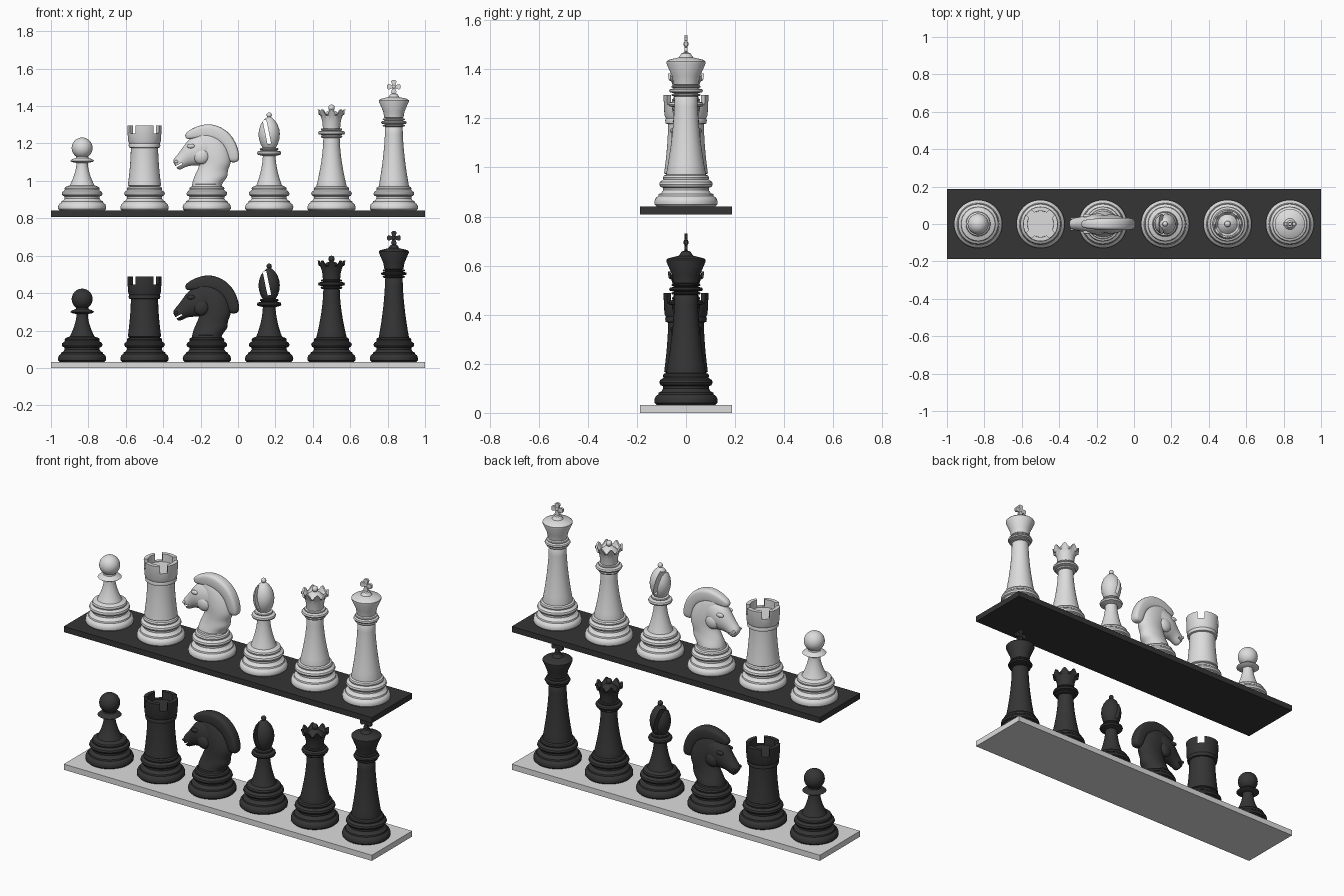
import bpy, bmesh, math
from mathutils import Matrix, Vector

cube = bpy.data.objects.get("Cube")
if cube:
    bpy.data.objects.remove(cube, do_unlink=True)


def material(name, value):
    m = bpy.data.materials.new(name)
    m.use_nodes = True
    col = (value, value, value, 1)
    m.diffuse_color = col
    m.node_tree.nodes["Principled BSDF"].inputs["Base Color"].default_value = col
    return m


IVORY = material("ivory white", 0.72)
EBONY = material("ebony black", 0.035)
THICK = 0.033


def finish(bm, name, origin, mat, smooth=True, angle=35):
    bmesh.ops.recalc_face_normals(bm, faces=bm.faces)
    mesh = bpy.data.meshes.new(name)
    bm.to_mesh(mesh)
    bm.free()
    ob = bpy.data.objects.new(name, mesh)
    ob.location = origin
    bpy.context.collection.objects.link(ob)
    mesh.materials.append(mat)
    if smooth:
        bpy.ops.object.select_all(action='DESELECT')
        ob.select_set(True)
        bpy.context.view_layer.objects.active = ob
        bpy.ops.object.shade_smooth_by_angle(angle=math.radians(angle))
    return ob


def skin(bm, rings):
    for a, b in zip(rings, rings[1:]):
        for i in range(len(a)):
            j = (i + 1) % len(a)
            bm.faces.new((a[i], a[j], b[j], b[i]))
    bm.faces.new(rings[0])
    bm.faces.new(rings[-1])


def lathe(name, profile, origin, mat, seg=48, wave=None):
    """Turned part; wave(r, z, angle) may reshape each ring."""
    bm = bmesh.new()
    rings = []
    for k, (r, z) in enumerate(profile):
        ring = []
        for i in range(seg):
            a = math.tau * i / seg
            h = wave(k, a) if wave else 0
            ring.append(bm.verts.new((r * math.cos(a), r * math.sin(a), z + h)))
        rings.append(ring)
    skin(bm, rings)
    return finish(bm, name, origin, mat)


def loft(name, sections, origin, mat, power=1.0, seg=16):
    """Skin through sections given as two edge points in xz and a half width."""
    bm = bmesh.new()
    rings = []
    for x1, z1, x2, z2, w in sections:
        p, q = Vector((x1, 0, z1)), Vector((x2, 0, z2))
        ring = []
        for i in range(seg):
            a = math.tau * i / seg
            c, s = (math.copysign(abs(t) ** power, t) for t in (math.cos(a), math.sin(a)))
            ring.append(bm.verts.new((p + q) / 2 + (p - q) / 2 * c + Vector((0, w * s, 0))))
        rings.append(ring)
    skin(bm, rings)
    ob = finish(bm, name, origin, mat, angle=80)
    sub = ob.modifiers.new("round", 'SUBSURF')
    sub.levels = sub.render_levels = 2
    return ob


def ball(name, r, centre, origin, mat, scale=(1, 1, 1)):
    bm = bmesh.new()
    bmesh.ops.create_uvsphere(bm, u_segments=32, v_segments=16, radius=r)
    bmesh.ops.scale(bm, vec=scale, verts=bm.verts)
    bmesh.ops.translate(bm, vec=centre, verts=bm.verts)
    return finish(bm, name, origin, mat)


def box(name, size, centre, origin, mat, turn=None):
    bm = bmesh.new()
    bmesh.ops.create_cube(bm, size=1)
    bmesh.ops.scale(bm, vec=size, verts=bm.verts)
    if turn:
        bmesh.ops.rotate(bm, matrix=Matrix.Rotation(turn[0], 3, turn[1]), verts=bm.verts)
    bmesh.ops.translate(bm, vec=centre, verts=bm.verts)
    return finish(bm, name, origin, mat, smooth=False)


def cut(ob, cutter):
    mod = ob.modifiers.new("cut", 'BOOLEAN')
    mod.operation, mod.solver, mod.object = 'DIFFERENCE', 'EXACT', cutter
    cutter.hide_render = True
    cutter.hide_set(True)


# Moulded foot shared by every piece
FOOT = [(.12, 0), (.128, .008), (.129, .02), (.124, .034), (.113, .042), (.111, .05),
        (.1, .055), (.093, .066), (.094, .076), (.104, .08), (.109, .09), (.106, .1),
        (.097, .106), (.092, .11), (.094, .118), (.09, .126), (.08, .13)]


def collar(r, z, h):
    return [(r * .75, z), (r * .95, z + h * .15), (r, z + h * .5), (r * .95, z + h * .85), (r * .75, z + h)]


def stem(r0, z0, r1, z1, n=8):
    """Concave shaft that flares towards the foot."""
    pts = []
    for i in range(n + 1):
        t = i / n
        pts.append((r1 + (r0 - r1) * (1 - t) ** 1.7, z0 + (z1 - z0) * t))
    return pts


def pawn(tag, o, mat):
    lathe(tag + "pawn_body", FOOT + stem(.066, .135, .03, .255) + [(.055, .26), (.064, .266), (.055, .274),
          (.034, .282), (.03, .3)], o, mat)
    ball(tag + "pawn_head", .056, (0, 0, .335), o, mat)


def rook(tag, o, mat):
    body = lathe(tag + "rook_body", FOOT + stem(.089, .135, .073, .335) + [(.083, .338), (.085, .35), (.082, .358),
                 (.088, .372), (.092, .455), (.07, .455), (.069, .41)], o, mat)
    for k in (1, 3):
        cut(body, box(tag + "rook_slot_cutter", (.3, .04, .1), (0, 0, .463), o, mat, (k * math.pi / 4, 'Z')))


def knight(tag, o, mat):
    lathe(tag + "knight_foot", FOOT + [(.078, .14), (.06, .145)], o, mat)
    loft(tag + "knight_neck", [
        (-.085, .11, .082, .11, .078), (-.08, .15, .08, .148, .07), (-.068, .185, .118, .18, .06),
        (-.053, .215, .11, .214, .054), (-.038, .25, .132, .25, .053), (-.05, .3, .13, .29, .052),
        (-.07, .35, .12, .34, .046), (-.085, .395, .09, .39, .036), (-.06, .42, .05, .42, .022)], o, mat)
    loft(tag + "knight_head", [
        (.03, .41, .06, .28, .03), (-.03, .412, .02, .25, .05), (-.09, .392, -.03, .238, .056),
        (-.122, .35, -.072, .24, .046), (-.15, .308, -.105, .238, .036), (-.174, .282, -.135, .22, .034),
        (-.184, .262, -.155, .216, .026)], o, mat)
    # Thick crest running from forehead to withers
    loft(tag + "knight_mane", [
        (-.122, .405, -.11, .38, .016), (-.09, .436, -.075, .385, .026), (-.01, .468, -.005, .385, .032),
        (.065, .456, .035, .38, .034), (.128, .412, .075, .36, .034), (.163, .35, .1, .325, .033),
        (.178, .285, .11, .285, .03), (.165, .258, .125, .255, .022)], o, mat, power=.6)
    for side in (-1, 1):
        ball(tag + "knight_brow", .02, (-.085, side * .044, .345), o, mat, (1.1, .5, .6))
        ball(tag + "knight_nostril", .01, (-.164, side * .03, .262), o, mat, (1, .6, .8))
        ball(tag + "knight_jaw", .042, (-.03, side * .034, .29), o, mat, (1, .6, 1))
    head = bpy.context.view_layer.objects[[x.name for x in bpy.context.view_layer.objects
                                           if x.name.startswith(tag + "knight_head")][0]]
    cut(head, box(tag + "knight_mouth_cutter", (.05, .2, .009), (-.155, 0, .24), o, mat, (-.5, 'Y')))


def bishop(tag, o, mat):
    lathe(tag + "bishop_body", FOOT + stem(.068, .135, .034, .292) + collar(.065, .296, .024)
          + collar(.05, .322, .014) + [(.034, .338), (.034, .345)], o, mat)
    head = lathe(tag + "bishop_head", [(.034, .335), (.046, .355), (.055, .385), (.057, .41), (.054, .435),
                 (.044, .463), (.03, .483), (.014, .498), (.004, .502)], o, mat)
    cut(head, box(tag + "bishop_slit_cutter", (.02, .3, .13), (-.012, 0, .42), o, mat, (-.2, 'Y')))
    ball(tag + "bishop_finial", .014, (0, 0, .511), o, mat)


def queen(tag, o, mat):
    lathe(tag + "queen_body", FOOT + stem(.08, .135, .044, .385) + collar(.058, .388, .016)
          + collar(.072, .405, .022) + collar(.058, .428, .012) + [(.046, .442), (.046, .46)], o, mat)

    # Flared coronet with eight points
    def points(k, a):
        return .014 * math.cos(8 * a) if k in (3, 4) else 0
    lathe(tag + "queen_coronet", [(.046, .44), (.05, .48), (.059, .508), (.074, .528), (.064, .528),
          (.052, .505), (.042, .515), (.025, .53), (.008, .537)], o, mat, seg=64, wave=points)
    ball(tag + "queen_finial", .017, (0, 0, .55), o, mat)


def king(tag, o, mat):
    lathe(tag + "king_body", FOOT + stem(.08, .135, .047, .445) + collar(.06, .448, .012)
          + collar(.069, .462, .018) + collar(.06, .482, .012) + [(.051, .497), (.057, .53), (.08, .583),
          (.08, .59), (.072, .597), (.03, .607), (.024, .615), (.018, .624), (.006, .628)], o, mat)
    # Cross with flared arms
    for k in range(4):
        bm = bmesh.new()
        front, back = ([bm.verts.new((x, y, z)) for x, z in
                        ((-.006, 0), (.006, 0), (.015, .029), (.008, .036), (-.008, .036), (-.015, .029))]
                       for y in (-.007, .007))
        skin(bm, [front, back])
        bmesh.ops.rotate(bm, matrix=Matrix.Rotation(k * math.pi / 2, 3, 'Y'), verts=bm.verts)
        bmesh.ops.translate(bm, vec=(0, 0, .662), verts=bm.verts)
        finish(bm, tag + "king_cross_arm", o, mat, smooth=False)
    ball(tag + "king_cross_hub", .011, (0, 0, .662), o, mat)


# Two shelves of six pieces in opposite colours
for tag, z, board, mat in (("black_", 0, IVORY, EBONY), ("white_", .808, EBONY, IVORY)):
    box(tag + "set_shelf", (2, .374, THICK), (0, 0, THICK / 2), (0, 0, z), board)
    for i, build in enumerate((pawn, rook, knight, bishop, queen, king)):
        build(tag, ((i - 2.5) / 3, 0, z + THICK), mat)
